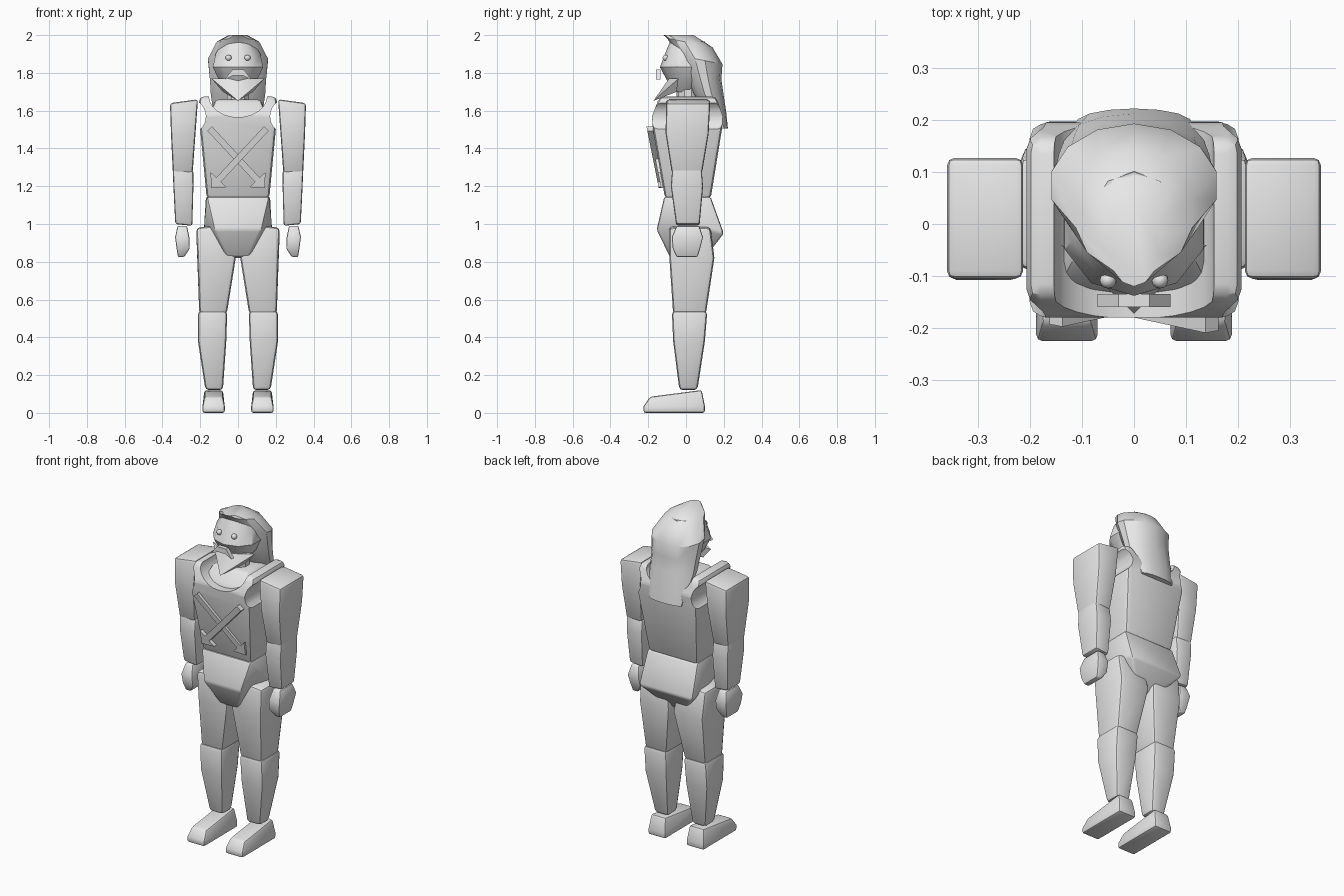
import bpy, bmesh, math
from mathutils import Matrix

cube = bpy.data.objects.get("Cube")
if cube:
    bpy.data.objects.remove(cube, do_unlink=True)

grey = bpy.data.materials.new("plain grey")
grey.use_nodes = True
grey.diffuse_color = (0.8, 0.8, 0.8, 1)
grey.node_tree.nodes["Principled BSDF"].inputs["Base Color"].default_value = (0.8, 0.8, 0.8, 1)


def shade(ob):
    bpy.ops.object.select_all(action='DESELECT')
    ob.select_set(True)
    bpy.context.view_layer.objects.active = ob
    bpy.ops.object.shade_smooth_by_angle(angle=math.radians(35))


def finish(name, bm, bevel=0.0):
    """Round the hard edges, then turn the bmesh into an object."""
    bmesh.ops.recalc_face_normals(bm, faces=bm.faces)
    if bevel:
        hard = [e for e in bm.edges if e.calc_face_angle(0) > math.radians(35)]
        bmesh.ops.bevel(bm, geom=hard, offset=bevel, segments=2, profile=0.5,
                        affect='EDGES', clamp_overlap=True)
    mesh = bpy.data.meshes.new(name)
    bm.to_mesh(mesh)
    bm.free()
    mesh.materials.append(grey)
    ob = bpy.data.objects.new(name, mesh)
    bpy.context.collection.objects.link(ob)
    shade(ob)
    return ob


def skin(bm, loops):
    """Join rings of points with quads and cap both ends."""
    rows = [[bm.verts.new(p) for p in loop] for loop in loops]
    n = len(rows[0])
    for a, b in zip(rows, rows[1:]):
        for i in range(n):
            j = (i + 1) % n
            bm.faces.new((a[i], a[j], b[j], b[i]))
    bm.faces.new(rows[0])
    bm.faces.new(rows[-1])


def box_loft(name, rings, bevel, side=1):
    """Rings are (z, x0, x1, y0, y1, x slope, y slope)."""
    loops = []
    for ring in rings:
        z, x0, x1, y0, y1, sx, sy = (tuple(ring) + (0, 0))[:7]
        xm, ym = (x0 + x1) / 2, (y0 + y1) / 2
        loops.append([(side * x, y, z + sx * (x - xm) + sy * (y - ym))
                      for x, y in ((x0, y0), (x1, y0), (x1, y1), (x0, y1))])
    bm = bmesh.new()
    skin(bm, loops)
    return finish(name, bm, bevel)


def round_loft(name, rings, n):
    """Rings are (z, half width, y front, y back, y slope)."""
    loops = []
    for z, w, y0, y1, sy in rings:
        loop = []
        for i in range(n):
            a = math.tau * (i + 0.5) / n
            dy = math.sin(a) * (y1 - y0) / 2
            loop.append((math.cos(a) * w, (y0 + y1) / 2 + dy, z + sy * dy))
        loops.append(loop)
    bm = bmesh.new()
    skin(bm, loops)
    return finish(name, bm)


def hull(name, half, bevel):
    """Convex solid around points mirrored over x."""
    bm = bmesh.new()
    for x, y, z in half:
        for s in ((1, -1) if x else (1,)):
            bm.verts.new((s * x, y, z))
    bmesh.ops.convex_hull(bm, input=bm.verts)
    bmesh.ops.dissolve_limit(bm, angle_limit=0.05, verts=bm.verts, edges=bm.edges)
    return finish(name, bm, bevel)


def plate(name, outline, y, depth, lean=0.0, z_mid=0.0):
    """Extrude an x-z outline along y, leaning with height."""
    bm = bmesh.new()
    skin(bm, [[(x, y + d + lean * (z - z_mid), z) for x, z in outline] for d in (0, depth)])
    return finish(name, bm)


# Torso with scooped neckline and arm openings
torso = box_loft("torso", [(1.13, -.165, .165, -.11, .13), (1.5, -.2, .2, -.175, .19),
                           (1.57, -.21, .21, -.18, .195), (1.675, -.205, .205, -.14, .16)], 0.025)
cutters = []
for x, z, rx, rz in ((0, 1.68, .155, .115), (.235, 1.57, .065, .08), (-.235, 1.57, .065, .08)):
    bm = bmesh.new()
    bmesh.ops.create_cone(bm, cap_ends=True, segments=24, radius1=1, radius2=1, depth=1,
                          matrix=Matrix.Translation((x, 0, z)) @ Matrix.Diagonal((rx, 1, rz, 1))
                          @ Matrix.Rotation(math.pi / 2, 4, 'X'))
    cutter = finish("opening_cutter", bm)
    cutter.hide_render = True
    cutters.append(cutter)
    mod = torso.modifiers.new("opening", 'BOOLEAN')
    mod.object, mod.operation, mod.solver = cutter, 'DIFFERENCE', 'EXACT'
bpy.context.view_layer.update()
cut_mesh = bpy.data.meshes.new_from_object(torso.evaluated_get(bpy.context.evaluated_depsgraph_get()))
torso.modifiers.clear()
torso.data = cut_mesh
for cutter in cutters:
    bpy.data.objects.remove(cutter, do_unlink=True)
shade(torso)

# Upper chest inside the collar, and neck
box_loft("upper_chest", [(1.45, -.15, .15, -.13, .14), (1.57, -.155, .155, -.135, .15),
                         (1.66, -.12, .12, -.07, .11)], 0.02)
round_loft("neck", [(1.62, .06, -.05, .07, 0), (1.76, .06, -.05, .07, 0)], 10)

# Pelvis
hull("pelvis", [(.165, -.115, 1.145), (.17, .13, 1.145), (.125, -.155, .97), (.18, .04, .99),
                (.18, .2, .95), (.06, -.085, .825), (.06, .1, .82)], 0.012)

# Limbs on both sides
for side, label in ((1, "left"), (-1, "right")):
    box_loft(label + "_upper_arm", [(1.27, .24, .345, -.075, .085), (1.48, .225, .355, -.108, .12),
                                    (1.65, .212, .36, -.105, .128, -.14)], 0.015, side)
    box_loft(label + "_forearm", [(.995, .242, .332, -.052, .072, .1), (1.2, .236, .342, -.08, .09),
                                  (1.31, .236, .347, -.07, .08, .5)], 0.012, side)
    box_loft(label + "_hand", [(.825, .285, .318, -.05, .06), (.87, .255, .325, -.07, .075),
                               (.93, .258, .333, -.075, .09), (.99, .27, .32, -.05, .07)], 0.008, side)
    box_loft(label + "_thigh", [(.52, .06, .205, -.068, .105), (.82, .012, .215, -.088, .15),
                                (.99, .04, .222, -.09, .13, -.1)], 0.022, side)
    box_loft(label + "_shin", [(.12, .08, .172, -.035, .06), (.38, .062, .212, -.068, .1),
                               (.54, .057, .212, -.075, .113)], 0.02, side)
    box_loft(label + "_foot", [(0, .07, .188, -.225, .1), (.035, .07, .188, -.225, .1),
                               (.103, .08, .178, -.19, .083, 0, .13)], 0.012, side)

# Head and hair
round_loft("head", [(1.7, .05, -.07, .06, 0), (1.76, .105, -.1, .1, 0), (1.83, .14, -.138, .12, 0),
                    (1.9, .125, -.112, .12, 0), (1.965, .085, -.085, .1, 0)], 10)
round_loft("hair", [(1.505, .11, .17, .222, 0), (1.6, .135, .1, .212, 0), (1.69, .148, .035, .198, 0),
                    (1.76, .152, .01, .187, .1), (1.87, .163, -.045, .193, -.2),
                    (1.96, .115, -.1, .14, -.2), (2.0, .05, -.12, .04, 0)], 14)

# Face details
for side, label in ((1, "left"), (-1, "right")):
    bm = bmesh.new()
    bmesh.ops.create_uvsphere(bm, u_segments=12, v_segments=8, radius=.016,
                              matrix=Matrix.Translation((side * .05, -.108, 1.88)))
    finish(label + "_eye", bm)
plate("moustache", [(-.07, 1.765), (-.03, 1.818), (.03, 1.818), (.07, 1.765), (.025, 1.787),
                    (-.025, 1.787)], -.16, .025)
hull("beard", [(0, -.172, 1.652), (.14, -.04, 1.77), (.06, -.09, 1.77), (.08, -.05, 1.7),
               (0, -.07, 1.71)], 0)

# Crossed arrows on the chest
length, half = .43, .017
arrow = [(0, -half), (length - .06, -half), (length - .06, -.058), (length, 0),
         (length - .06, .058), (length - .06, half), (0, half)]
angle = math.radians(-133)
for side, label in ((1, "front"), (-1, "rear")):
    outline = [(side * (.15 + u * math.cos(angle) - v * math.sin(angle)),
                1.505 + u * math.sin(angle) + v * math.cos(angle)) for u, v in arrow]
    plate(label + "_chest_arrow", outline, -.17 - .006 * side, .035, -.2, 1.35)
